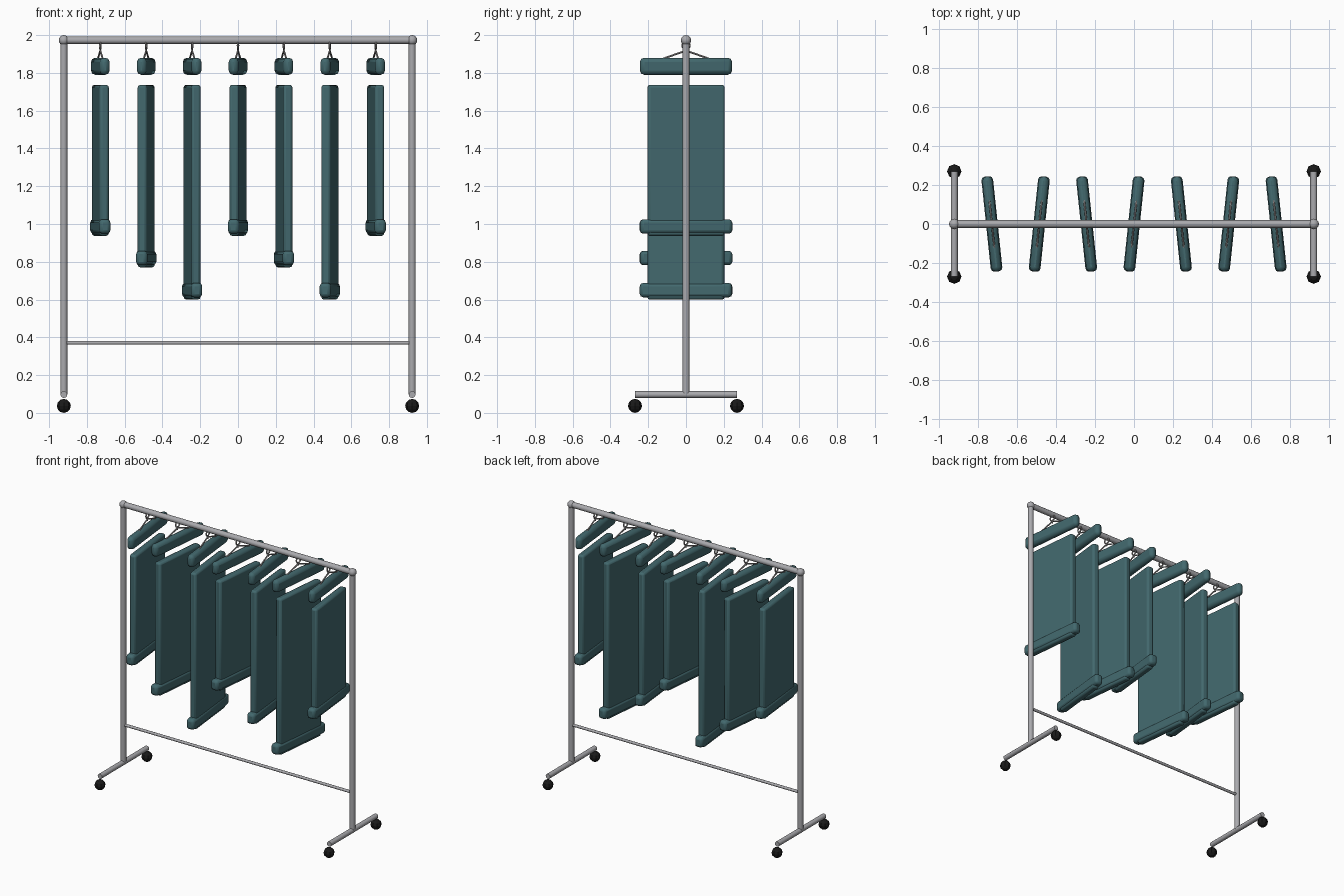
import bpy, math
from mathutils import Vector, Matrix

if "Cube" in bpy.data.objects:
    bpy.data.objects.remove(bpy.data.objects["Cube"], do_unlink=True)


def material(name, colour, metallic=0.0):
    m = bpy.data.materials.new(name)
    m.use_nodes = True
    m.diffuse_color = (*colour, 1)
    m.node_tree.nodes["Principled BSDF"].inputs["Base Color"].default_value = (*colour, 1)
    return m


steel = material("brushed steel", (0.40, 0.40, 0.42))
wire = material("hanger wire", (0.36, 0.34, 0.34))
rubber = material("black rubber", (0.01, 0.01, 0.01))
cloth = material("teal cloth", (0.055, 0.14, 0.155))


def finish(name, mat, smooth=True):
    ob = bpy.context.object
    ob.name = name
    ob.data.materials.append(mat)
    if smooth:
        bpy.ops.object.shade_smooth_by_angle(angle=math.radians(40))
    return ob


def tube(name, a, b, radius, mat, sides=12):
    a, b = Vector(a), Vector(b)
    bpy.ops.mesh.primitive_cylinder_add(vertices=sides, radius=radius, depth=(b - a).length,
                                        location=(a + b) / 2)
    ob = bpy.context.object
    ob.rotation_euler = (b - a).to_track_quat('Z', 'Y').to_euler()
    return finish(name, mat)


def ball(name, loc, radius, mat, sides, rings, smooth):
    bpy.ops.mesh.primitive_uv_sphere_add(segments=sides, ring_count=rings, radius=radius, location=loc)
    return finish(name, mat, smooth)


def padded_box(name, loc, size, bevel, angle):
    bpy.ops.mesh.primitive_cube_add(size=1, location=loc, rotation=(0, 0, angle))
    ob = bpy.context.object
    ob.data.transform(Matrix.Diagonal((*size, 1)))
    mod = ob.modifiers.new("soft edges", 'BEVEL')
    mod.width = bevel
    mod.segments = 2
    return finish(name, cloth)


# Rack frame
SIDE, TOP, FOOT, REACH = 0.922, 1.973, 0.097, 0.27
tube("top_rail", (-SIDE, 0, TOP), (SIDE, 0, TOP), 0.02, steel)
tube("lower_rail", (-SIDE, 0, 0.371), (SIDE, 0, 0.371), 0.01, steel)
for side, x in (("left", SIDE), ("right", -SIDE)):
    tube(side + "_post", (x, 0, FOOT), (x, 0, TOP), 0.019, steel)
    tube(side + "_foot", (x, -REACH, FOOT), (x, REACH, FOOT), 0.018, steel)
    ball(side + "_corner_joint", (x, 0, TOP), 0.027, steel, 12, 8, True)
    for end, y in (("front", -REACH), ("back", REACH)):
        ball(f"{side}_{end}_caster", (x, y, 0.037), 0.037, rubber, 8, 6, False)

# Hanging garments, turned alternately, in three lengths
SHORT, MEDIUM, LONG = 0.937, 0.77, 0.6
for i, low in enumerate((SHORT, MEDIUM, LONG, SHORT, MEDIUM, LONG, SHORT)):
    x = (i - 3) * 0.243
    turn = math.radians(6 if i % 2 == 0 else -6)
    tag = f"garment_{i + 1}_"
    high = 1.737
    padded_box(tag + "body", (x, 0, (low + high) / 2), (0.05, 0.41, high - low), 0.014, turn)
    padded_box(tag + "shoulders", (x, 0, 1.835), (0.052, 0.49, 0.09), 0.022, turn)
    padded_box(tag + "hem", (x, 0, low + 0.05), (0.06, 0.49, 0.076), 0.018, turn)

    # Hanger: hook ring, neck and two sloping arms
    bpy.ops.mesh.primitive_torus_add(location=(x, 0, 1.945), rotation=(0, math.pi / 2, turn),
                                     major_radius=0.02, minor_radius=0.005,
                                     major_segments=16, minor_segments=6)
    finish(tag + "hook", wire)
    tube(tag + "hanger_neck", (x, 0, 1.905), (x, 0, 1.93), 0.004, wire, 8)
    for end, s in (("front", -1), ("back", 1)):
        tip = Matrix.Rotation(turn, 3, 'Z') @ Vector((0, s * 0.2, 0))
        tube(tag + end + "_hanger_arm", (x, 0, 1.918), (x + tip.x, tip.y, 1.848), 0.005, wire, 8)
